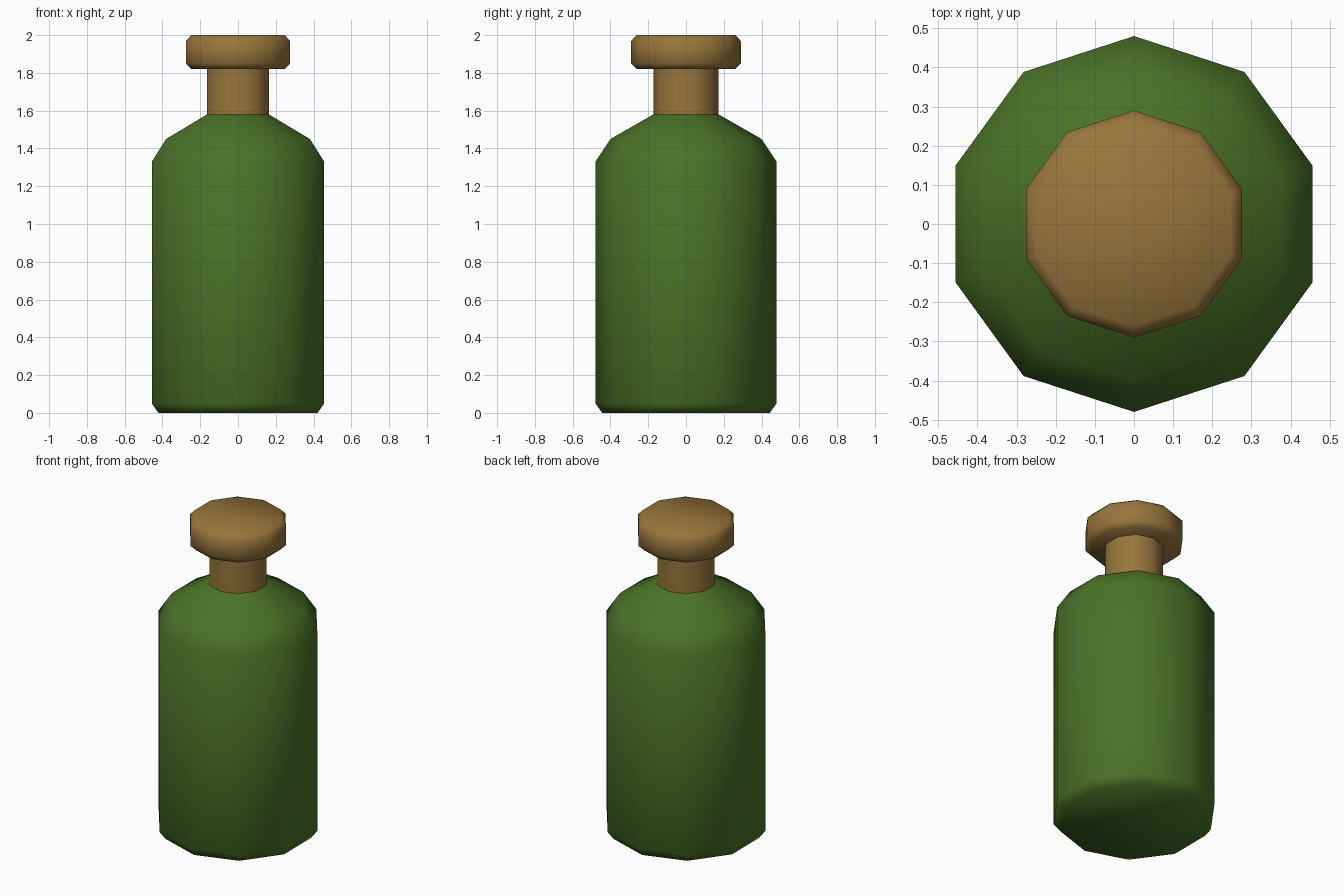
import bpy, bmesh, math

if "Cube" in bpy.data.objects:
    bpy.data.objects.remove(bpy.data.objects["Cube"])

SIDES = 10


def material(name, rgb):
    m = bpy.data.materials.new(name)
    m.diffuse_color = (*rgb, 1)
    m.use_nodes = True
    m.node_tree.nodes["Principled BSDF"].inputs["Base Color"].default_value = m.diffuse_color
    return m


def lathe(name, profile, mat, close_top=True, close_bottom=True):
    """Turn a (radius, height) profile into a ten-sided, smooth-shaded part."""
    bm = bmesh.new()
    rings = []
    for r, z in profile:
        ring = []
        for i in range(SIDES):
            a = math.pi / 2 + i * math.tau / SIDES
            ring.append(bm.verts.new((r * math.cos(a), r * math.sin(a), z)))
        rings.append(ring)
    for low, high in zip(rings, rings[1:]):
        for i in range(SIDES):
            j = (i + 1) % SIDES
            bm.faces.new((low[i], low[j], high[j], high[i]))
    if close_bottom:
        bm.faces.new(rings[0][::-1])
    if close_top:
        bm.faces.new(rings[-1])
    for f in bm.faces:
        f.smooth = True
    me = bpy.data.meshes.new(name)
    bm.to_mesh(me)
    bm.free()
    me.materials.append(mat)
    ob = bpy.data.objects.new(name, me)
    bpy.context.collection.objects.link(ob)
    return ob


green = material("green glass", (0.068, 0.168, 0.021))
cork = material("cork brown", (0.314, 0.181, 0.045))

# Bottle body with bevelled base and sloping shoulder
lathe("bottle_body", [(0.443, 0), (0.48, 0.05), (0.48, 1.33),
                      (0.40, 1.45), (0.173, 1.58)], green, close_top=False)

# Cork neck, joining the shoulder to the underside of the stopper
lathe("cork_neck", [(0.173, 1.58), (0.173, 1.82)], cork, False, False)

# Stopper with bevelled rims
lathe("cork_stopper", [(0.26, 1.82), (0.29, 1.85), (0.29, 1.97),
                       (0.26, 2.0)], cork)
